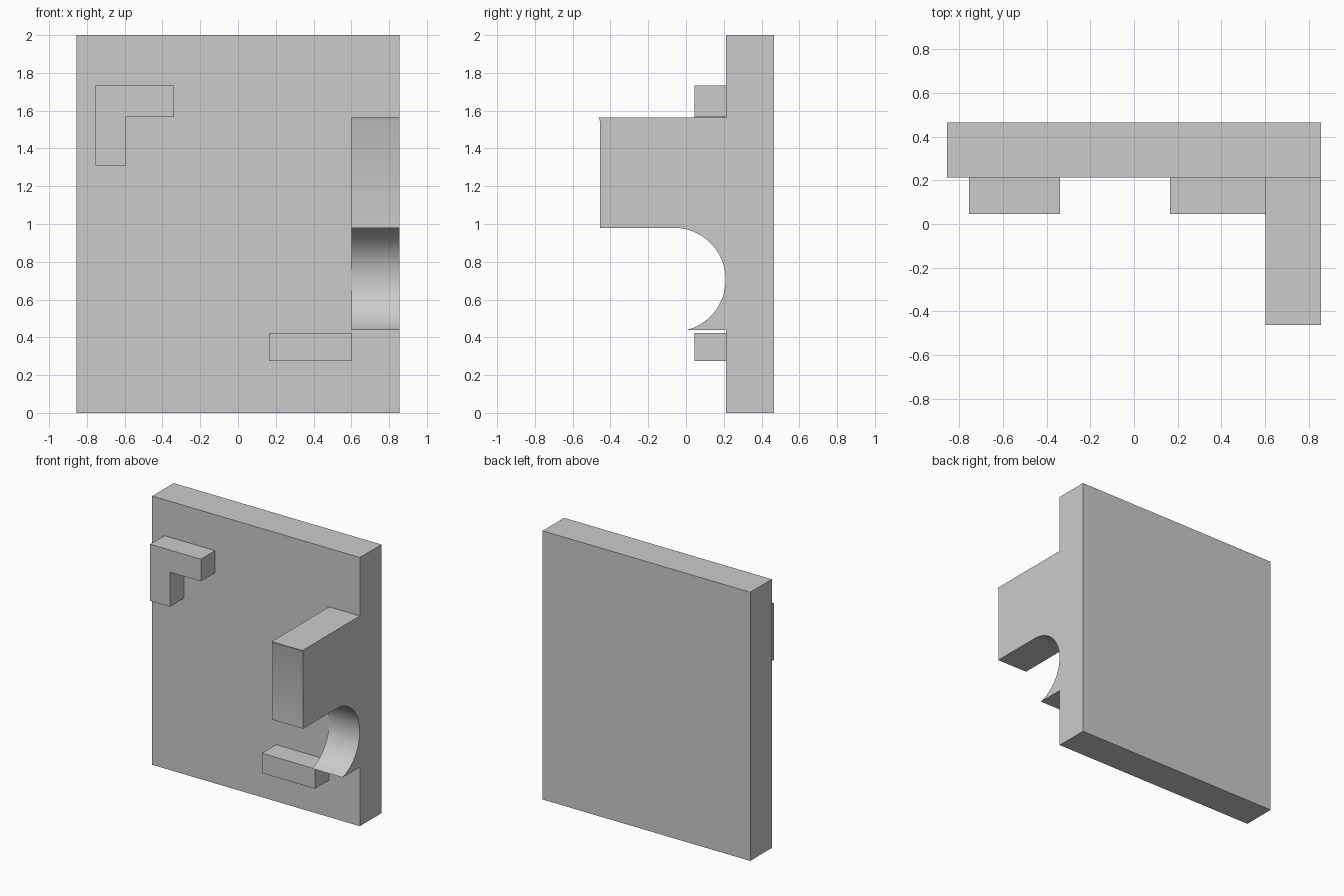
import bpy, bmesh, math
from mathutils import Vector

if "Cube" in bpy.data.objects:
    bpy.data.objects.remove(bpy.data.objects["Cube"])

grey = bpy.data.materials.new("light grey")
grey.diffuse_color = (0.6, 0.6, 0.6, 1)
grey.use_nodes = True
grey.node_tree.nodes["Principled BSDF"].inputs["Base Color"].default_value = grey.diffuse_color


def prism(name, points, offset):
    """Extrude a closed outline of 3D points along the offset."""
    bm = bmesh.new()
    face = bm.faces.new([bm.verts.new(p) for p in points])
    geom = bmesh.ops.extrude_face_region(bm, geom=[face])["geom"]
    bmesh.ops.translate(bm, vec=Vector(offset),
                        verts=[g for g in geom if isinstance(g, bmesh.types.BMVert)])
    bmesh.ops.recalc_face_normals(bm, faces=bm.faces[:])
    mesh = bpy.data.meshes.new(name)
    bm.to_mesh(mesh)
    bm.free()
    mesh.materials.append(grey)
    obj = bpy.data.objects.new(name, mesh)
    bpy.context.collection.objects.link(obj)
    return obj


def front_prism(name, outline, y0, y1):
    return prism(name, [(x, y0, z) for x, z in outline], (0, y1 - y0, 0))


PLATE_FRONT, PLATE_BACK = 0.212, 0.465

# Upright back plate
plate = front_prism("back_plate", [(-0.855, 0), (0.855, 0), (0.855, 2), (-0.855, 2)],
                    PLATE_FRONT, PLATE_BACK)

# Side bracket with a round hook cut, a small lip at its upper front edge
cy, cz, r = -0.065, 0.705, 0.275
end = -math.asin((cz - 0.44) / r)
steps = 32
arc = [(cy + r * math.cos(a), cz + r * math.sin(a))
       for a in (math.pi / 2 + (end - math.pi / 2) * i / steps for i in range(steps + 1))]
profile = [(0.33, 1.565), (-0.463, 1.565), (-0.455, 1.545), (-0.455, 0.98)]
profile += arc + [(0.33, 0.44)]
bracket = prism("side_bracket", [(0.602, y, z) for y, z in profile], (0.253, 0, 0))

# Join the bracket to the plate as one solid
union = plate.modifiers.new("join_bracket", 'BOOLEAN')
union.operation = 'UNION'
union.solver = 'EXACT'
union.object = bracket
bpy.context.view_layer.objects.active = plate
plate.select_set(True)
bpy.ops.object.modifier_apply(modifier=union.name)
bpy.data.objects.remove(bracket)
bpy.ops.object.shade_smooth_by_angle(angle=math.radians(30))

# Corner stop near the upper left
front_prism("corner_stop", [(-0.755, 1.31), (-0.592, 1.31), (-0.592, 1.567),
                            (-0.338, 1.567), (-0.338, 1.732), (-0.755, 1.732)],
            0.045, PLATE_FRONT)

# Lower ledge beside the bracket
front_prism("lower_ledge", [(0.165, 0.275), (0.602, 0.275), (0.602, 0.423), (0.165, 0.423)],
            0.045, PLATE_FRONT)
